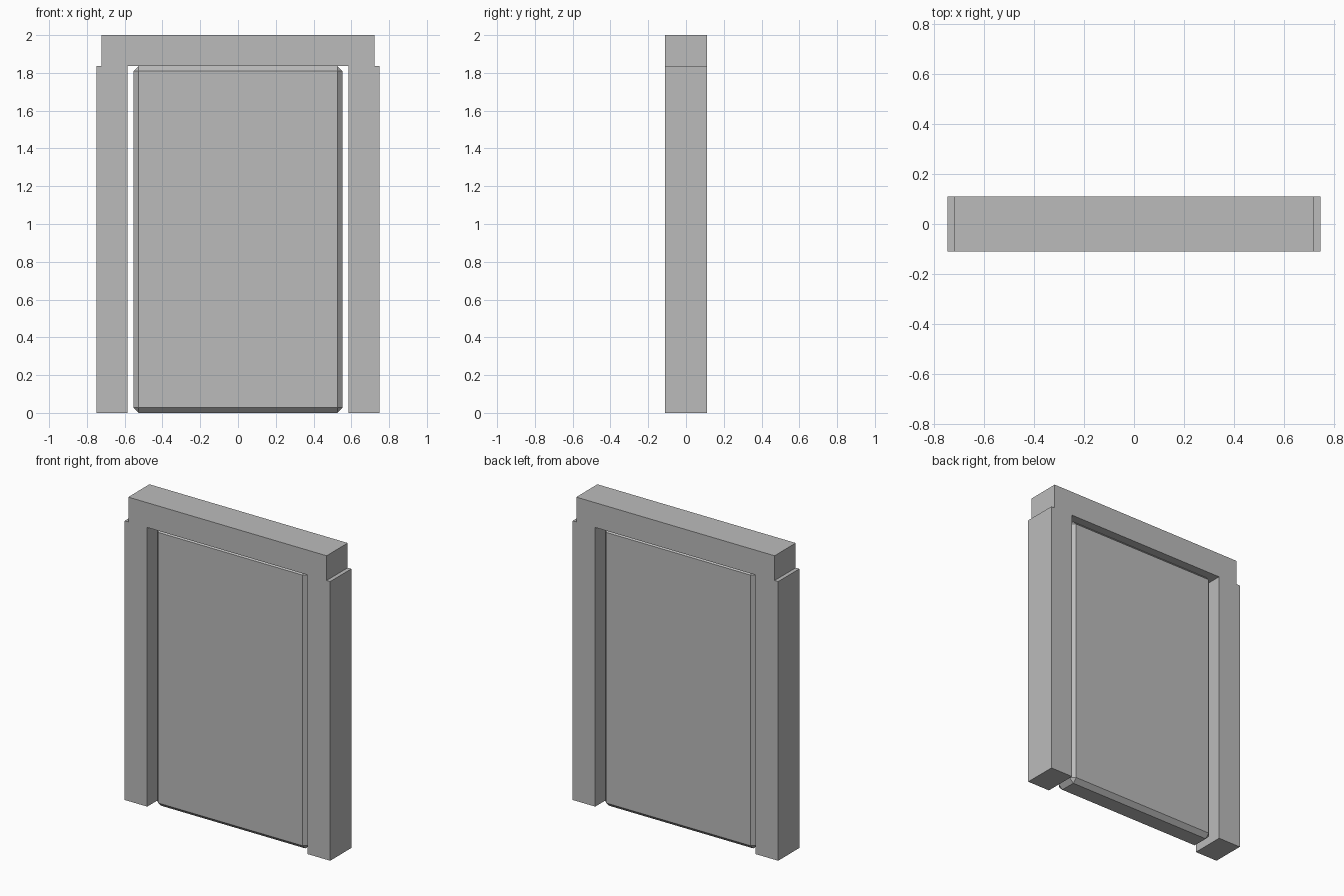
import bpy
import bmesh
from mathutils import Matrix, Vector

cube = bpy.data.objects.get("Cube")
if cube:
    bpy.data.objects.remove(cube, do_unlink=True)

# One plain grey for the whole doorway
grey = bpy.data.materials.new("plain_grey")
grey.use_nodes = True
colour = (0.5, 0.5, 0.5, 1.0)
grey.diffuse_color = colour
grey.node_tree.nodes["Principled BSDF"].inputs["Base Color"].default_value = colour

DEPTH = 0.11       # half thickness of the frame
SPRING = 1.837     # top of the posts, underside of the lintel


def box(name, low, high, chamfer=0.0):
    """Box between two corners, with an optional flat chamfer."""
    low, high = Vector(low), Vector(high)
    bm = bmesh.new()
    bmesh.ops.create_cube(
        bm, size=1.0,
        matrix=Matrix.Translation((low + high) / 2) @ Matrix.Diagonal((high - low).to_4d()))
    if chamfer:
        bmesh.ops.bevel(bm, geom=bm.edges[:], offset=chamfer, segments=1,
                        affect='EDGES', profile=0.5)
    bmesh.ops.recalc_face_normals(bm, faces=bm.faces)
    mesh = bpy.data.meshes.new(name)
    bm.to_mesh(mesh)
    bm.free()
    mesh.materials.append(grey)
    obj = bpy.data.objects.new(name, mesh)
    bpy.context.collection.objects.link(obj)
    return obj


# Posts on both sides
for side, sign in (("left", 1), ("right", -1)):
    inner, outer = sorted((sign * 0.584, sign * 0.748))
    box(side + "_post", (inner, -DEPTH, 0), (outer, DEPTH, SPRING))

# Lintel, slightly narrower than the posts
box("lintel", (-0.722, -DEPTH, SPRING), (0.722, DEPTH, 2.0))

# Chamfered door slab, recessed in the frame
box("door_slab", (-0.554, -0.08, 0), (0.554, 0.08, SPRING), chamfer=0.028)
